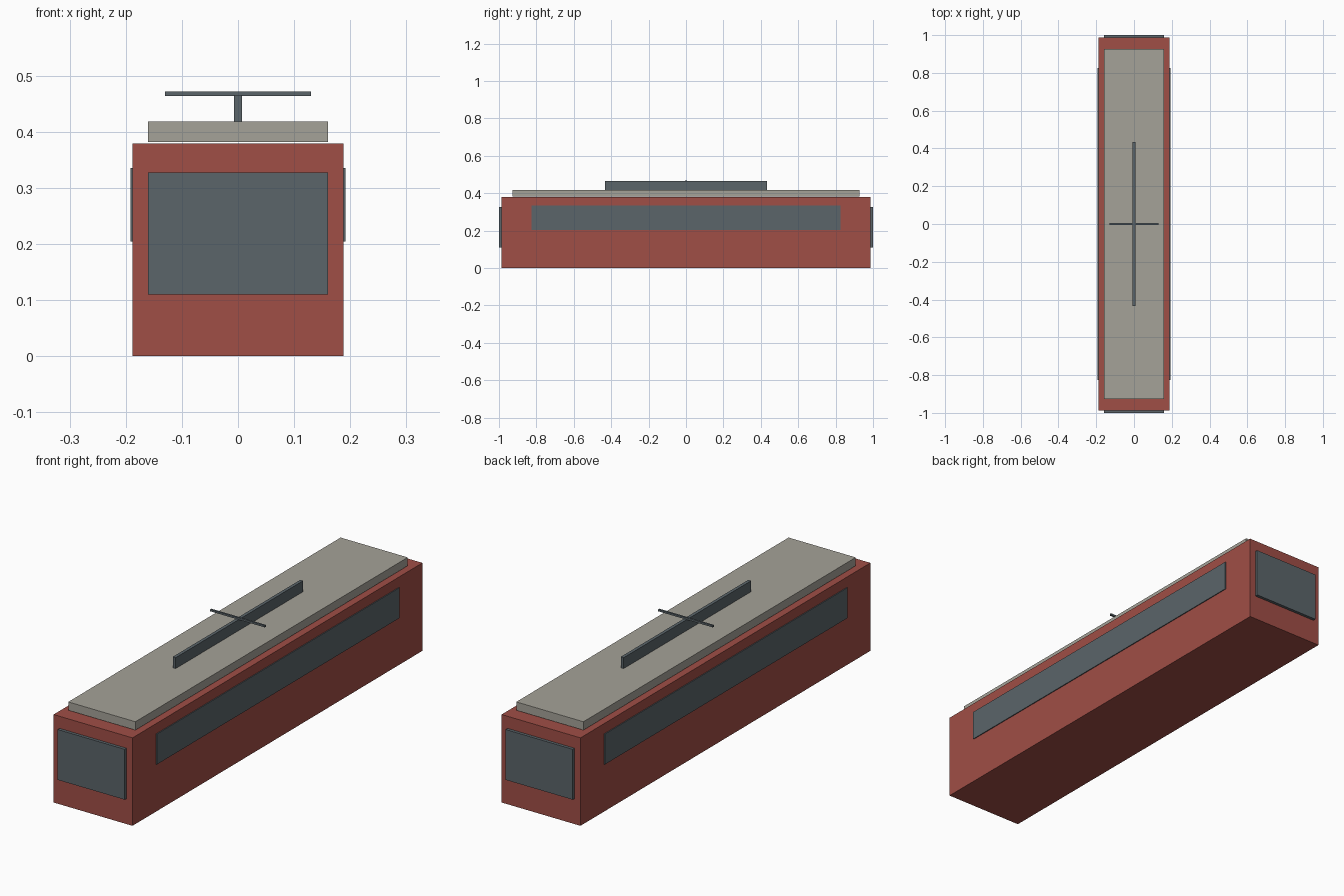
import bpy

if "Cube" in bpy.data.objects:
    bpy.data.objects.remove(bpy.data.objects["Cube"])


def linear(c):
    c /= 255
    return c / 12.92 if c <= 0.04045 else ((c + 0.055) / 1.055) ** 2.4


def material(name, *rgb):
    m = bpy.data.materials.new(name)
    m.diffuse_color = (*[linear(c) for c in rgb], 1)
    m.use_nodes = True
    m.node_tree.nodes["Principled BSDF"].inputs["Base Color"].default_value = m.diffuse_color
    return m


red = material("brick_red", 160, 78, 70)
grey = material("warm_grey", 165, 162, 152)
slate = material("slate_glass", 91, 101, 106)


def box(name, x, y, z, mat):
    """Box from (min, max) ranges on each axis."""
    bpy.ops.mesh.primitive_cube_add(size=1)
    ob = bpy.context.object
    ob.name = name
    for v in ob.data.vertices:
        v.co = [r[0] if c < 0 else r[1] for c, r in zip(v.co, (x, y, z))]
    ob.data.materials.append(mat)
    return ob


# tram body and raised roof
box("body", (-0.188, 0.188), (-0.987, 0.987), (0, 0.379), red)
box("roof", (-0.16, 0.16), (-0.927, 0.927), (0.382, 0.418), grey)

# window plates on the sides and the two ends
for s, side, end in ((-1, "left", "front"), (1, "right", "back")):
    box(side + "_window", sorted((s * 0.1875, s * 0.192)), (-0.827, 0.827),
        (0.204, 0.335), slate)
    box(end + "_window", (-0.16, 0.16), sorted((s * 0.986, s * 1.0)),
        (0.11, 0.327), slate)

# current collector: long rail with a thin cross bar
box("collector_rail", (-0.007, 0.007), (-0.434, 0.434), (0.418, 0.465), slate)
box("collector_bar", (-0.13, 0.13), (-0.004, 0.004), (0.464, 0.472), slate)
